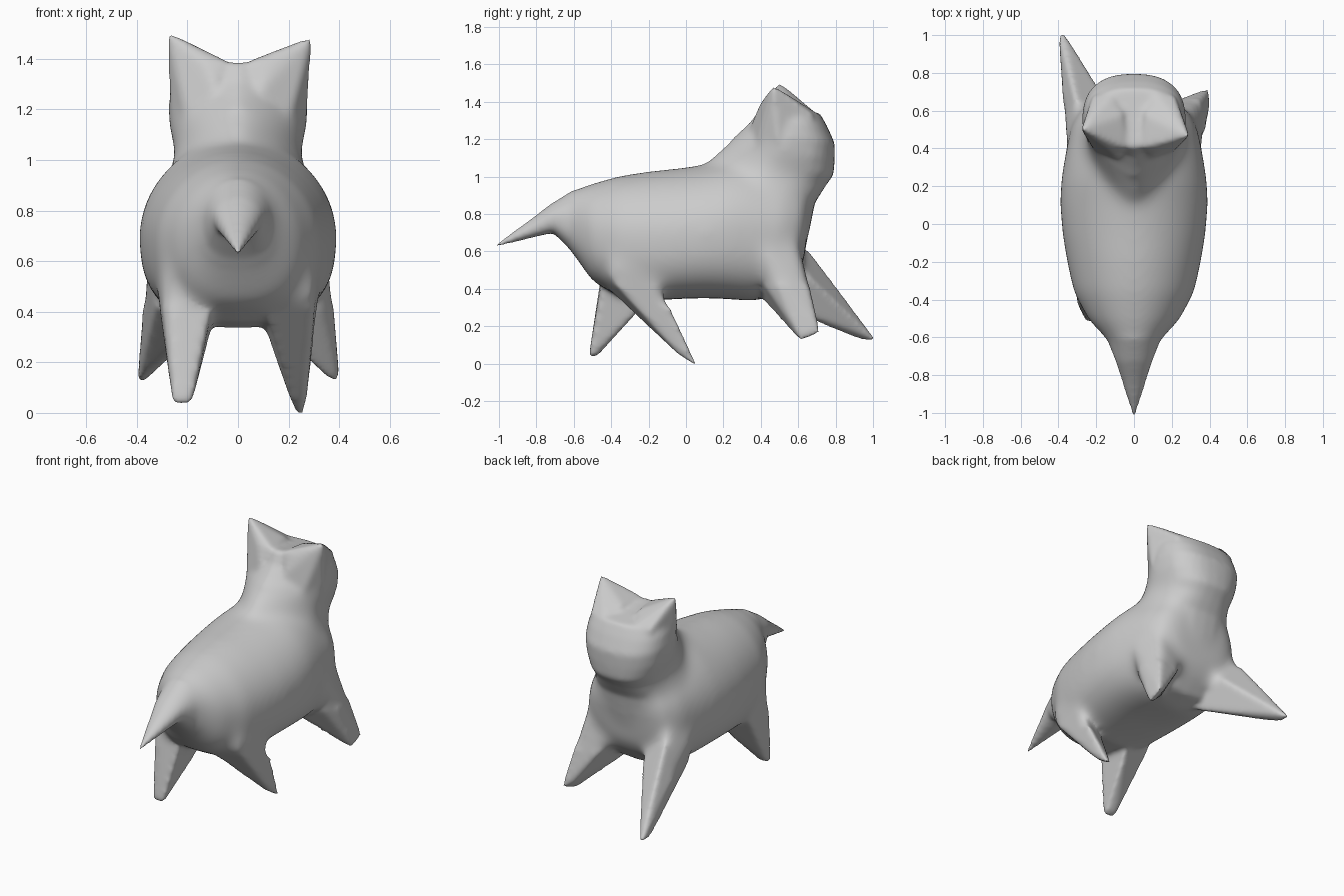
import bpy, bmesh, math

cube = bpy.data.objects.get("Cube")
if cube:
    bpy.data.objects.remove(cube, do_unlink=True)

SIDES = 32
bm = bmesh.new()


def loft(sections, low_power, high_power):
    """Closed skin through rings: each is (low y, low z, high y, high z, half width)."""
    rings = []
    for y0, z0, y1, z1, half in sections:
        ring = []
        for i in range(SIDES):
            a = 2 * math.pi * i / SIDES
            c, s = math.cos(a), math.sin(a)
            power = high_power if s > 0 else low_power
            x = half * math.copysign(abs(c) ** power, c)
            t = 0.5 + 0.5 * math.copysign(abs(s) ** power, s)
            ring.append(bm.verts.new((x, y0 + (y1 - y0) * t, z0 + (z1 - z0) * t)))
        rings.append(ring)
    for a, b in zip(rings, rings[1:]):
        for i in range(SIDES):
            j = (i + 1) % SIDES
            bm.faces.new((a[i], a[j], b[j], b[i]))
    bm.faces.new(rings[0])
    bm.faces.new(rings[-1])


def hull(points, side):
    """Convex solid around points, mirrored by side."""
    part = bmesh.new()
    for x, y, z in points:
        part.verts.new((x * side, y, z))
    out = bmesh.ops.convex_hull(part, input=part.verts)
    junk = [v for v in out["geom_interior"] if isinstance(v, bmesh.types.BMVert)]
    bmesh.ops.delete(part, geom=junk, context='VERTS')
    mesh = bpy.data.meshes.new("part")
    part.to_mesh(mesh)
    part.free()
    bm.from_mesh(mesh)
    bpy.data.meshes.remove(mesh)


# Torso running from the pointed tail to the chest
loft([
    (-1.02, .622, -1.02, .638, .010),
    (-.82, .675, -.82, .78, .068),
    (-.71, .70, -.73, .85, .10),
    (-.62, .61, -.61, .925, .14),
    (-.50, .44, -.52, .96, .24),
    (-.36, .36, -.36, 1.005, .32),
    (-.20, .335, -.20, 1.03, .355),
    (-.05, .345, -.05, 1.045, .38),
    (.10, .35, .10, 1.065, .392),
    (.22, .345, .22, 1.09, .388),
    (.35, .335, .32, 1.10, .37),
    (.50, .365, .53, 1.05, .335),
    (.59, .46, .64, .98, .275),
    (.63, .54, .67, .91, .19),
], .75, 1.05)

# Neck and head: a ridge at the nape, a broad face
loft([
    (.14, .80, .65, .66, .31),
    (.06, .96, .69, .86, .29),
    (.11, 1.08, .75, .955, .25),
    (.16, 1.125, .79, 1.01, .255),
    (.22, 1.18, .795, 1.09, .275),
    (.30, 1.25, .795, 1.18, .275),
    (.36, 1.31, .755, 1.27, .265),
    (.40, 1.39, .715, 1.34, .235),
], 1.4, .8)

# Ears: broad wedges sweeping from the crown out to points
ear = [(.05, .405, 1.395), (.13, .395, 1.385), (.09, .345, 1.27), (.20, .37, 1.14),
       (.05, .58, 1.385), (.12, .68, 1.355), (.215, .69, 1.325), (.27, .50, 1.10)]
for side, tip in ((-1, (.28, .50, 1.508)), (1, (.295, .465, 1.49))):
    hull(ear + [tip], side)

# Legs: a shared hip or shoulder on each side, and a different stride per foot
hip = [(.27, -.42, .70), (.335, -.22, .60), (.305, -.42, .47), (.31, -.22, .42),
       (.10, -.45, .43), (.10, -.19, .35)]
shoulder = [(.36, .40, .64), (.29, .575, .72), (.325, .42, .42), (.27, .63, .55),
            (.12, .40, .35), (.12, .62, .50)]
legs = [
    (hip, -1, [(.257, -.52, .03), (.183, -.52, .035), (.255, -.475, .04), (.185, -.475, .045)]),
    (hip, 1, [(.265, .06, -.015), (.23, .06, -.015), (.265, -.04, .05), (.21, -.04, .05)]),
    (shoulder, -1, [(.40, 1.02, .12), (.37, 1.02, .12), (.392, .92, .13), (.33, .80, .19)]),
    (shoulder, 1, [(.398, .72, .16), (.402, .62, .12), (.36, .60, .13), (.34, .70, .19)]),
]
for root, side, foot in legs:
    hull(root + foot, side)

bmesh.ops.recalc_face_normals(bm, faces=bm.faces)
rough = bpy.data.meshes.new("rough_body")
bm.to_mesh(rough)
bm.free()
body = bpy.data.objects.new("animal_body", rough)
bpy.context.collection.objects.link(body)

# Merge the parts into one skin
remesh = body.modifiers.new("merge", 'REMESH')
remesh.mode = 'VOXEL'
remesh.voxel_size = .013
remesh.use_smooth_shade = True
bpy.context.view_layer.update()
skin = bpy.data.meshes.new_from_object(
    body.evaluated_get(bpy.context.evaluated_depsgraph_get()))
skin.name = "animal_body"
body.modifiers.clear()
body.data = skin
bpy.data.meshes.remove(rough)


def on_trunk(co):
    """Trunk, hips and shoulders, but not the feet, tail or face."""
    belly = -.15 < co.y < .38 and co.z > .3
    return -.6 < co.y < .66 and co.z < 1.2 and (co.z > .42 or belly)


# Blend the trunk broadly, then soften everything lightly
bm = bmesh.new()
bm.from_mesh(skin)
trunk = [v for v in bm.verts if on_trunk(v.co)]
for verts, rounds in ((trunk, 40), (list(bm.verts), 8)):
    for _ in range(rounds):
        bmesh.ops.smooth_vert(bm, verts=verts, factor=.5,
                              use_axis_x=True, use_axis_y=True, use_axis_z=True)
bm.to_mesh(skin)
bm.free()

# Plain grey
grey = bpy.data.materials.new("light_grey")
grey.use_nodes = True
colour = (.6, .6, .6, 1)
grey.diffuse_color = colour
grey.node_tree.nodes["Principled BSDF"].inputs["Base Color"].default_value = colour
skin.materials.clear()
skin.materials.append(grey)
for p in skin.polygons:
    p.use_smooth = True
    p.material_index = 0
